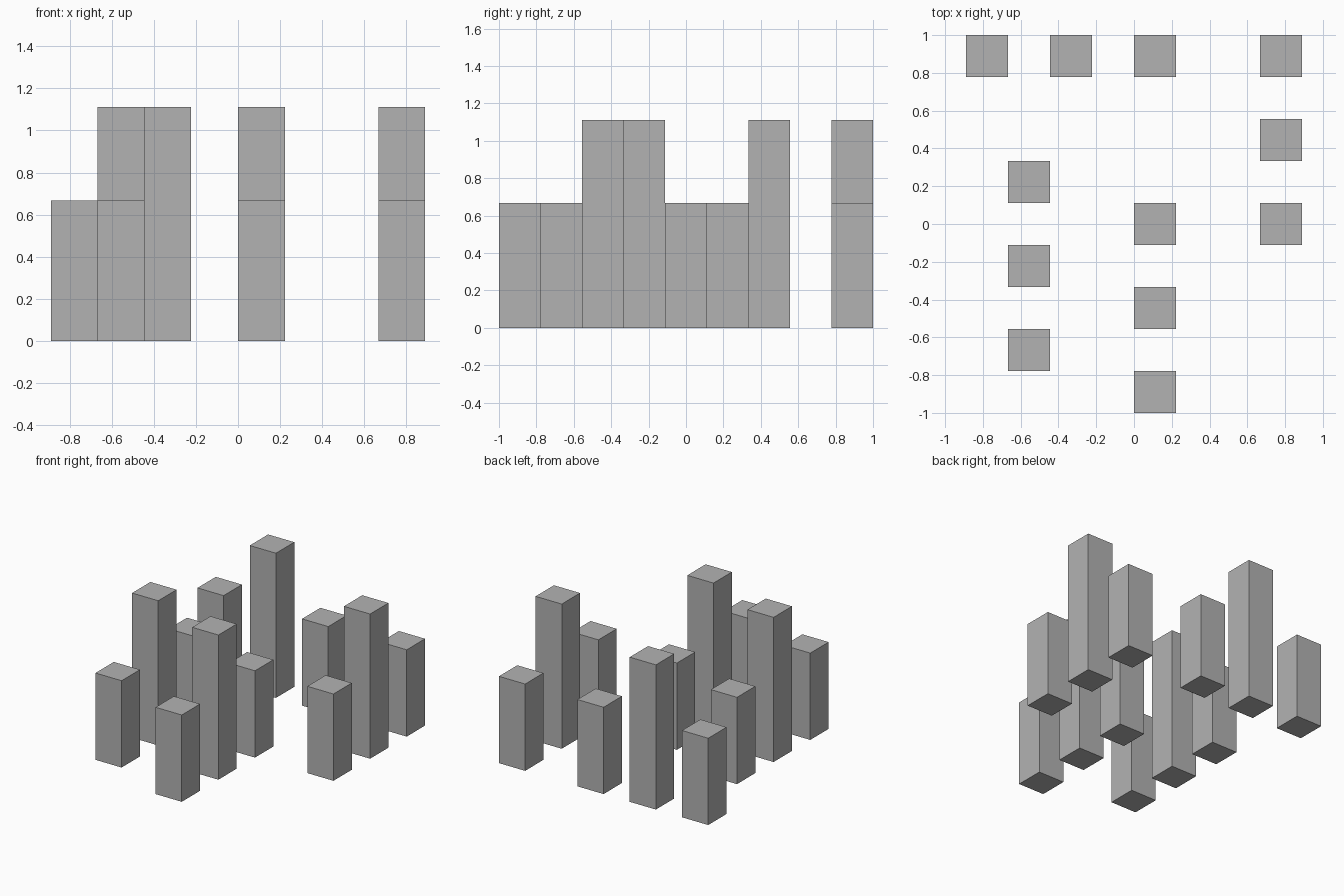
import bpy
import bmesh
from mathutils import Matrix, Vector

cube = bpy.data.objects.get("Cube")
if cube:
    bpy.data.objects.remove(cube, do_unlink=True)

U = 1 / 9            # layout module: posts are two modules wide
SHORT, TALL = 6, 10  # heights in modules

grey = bpy.data.materials.new("plain_grey")
grey.use_nodes = True
colour = (0.45, 0.45, 0.45, 1)
grey.diffuse_color = colour
grey.node_tree.nodes["Principled BSDF"].inputs["Base Color"].default_value = colour


def post(name, x, y, height):
    """Square post standing on the ground, measured in modules."""
    bm = bmesh.new()
    size = Vector((2, 2, height)) * U
    place = Matrix.Translation(Vector((x, y, height / 2)) * U)
    bmesh.ops.create_cube(bm, size=1, matrix=place @ Matrix.Diagonal(size.to_4d()))
    mesh = bpy.data.meshes.new(name)
    bm.to_mesh(mesh)
    bm.free()
    mesh.materials.append(grey)
    bpy.context.collection.objects.link(bpy.data.objects.new(name, mesh))


# Rows of posts: centre x, centre y, height
rows = {
    "back_post": [(-7, 8, SHORT), (-3, 8, TALL), (1, 8, SHORT), (7, 8, SHORT)],
    "left_post": [(7, 4, TALL), (7, 0, SHORT)],
    "middle_post": [(1, 0, SHORT), (1, -4, TALL), (1, -8, SHORT)],
    "right_post": [(-5, 2, SHORT), (-5, -2, TALL), (-5, -6, SHORT)],
}
for name, posts in rows.items():
    for i, (x, y, height) in enumerate(posts, 1):
        post(f"{name}_{i}", x, y, height)
